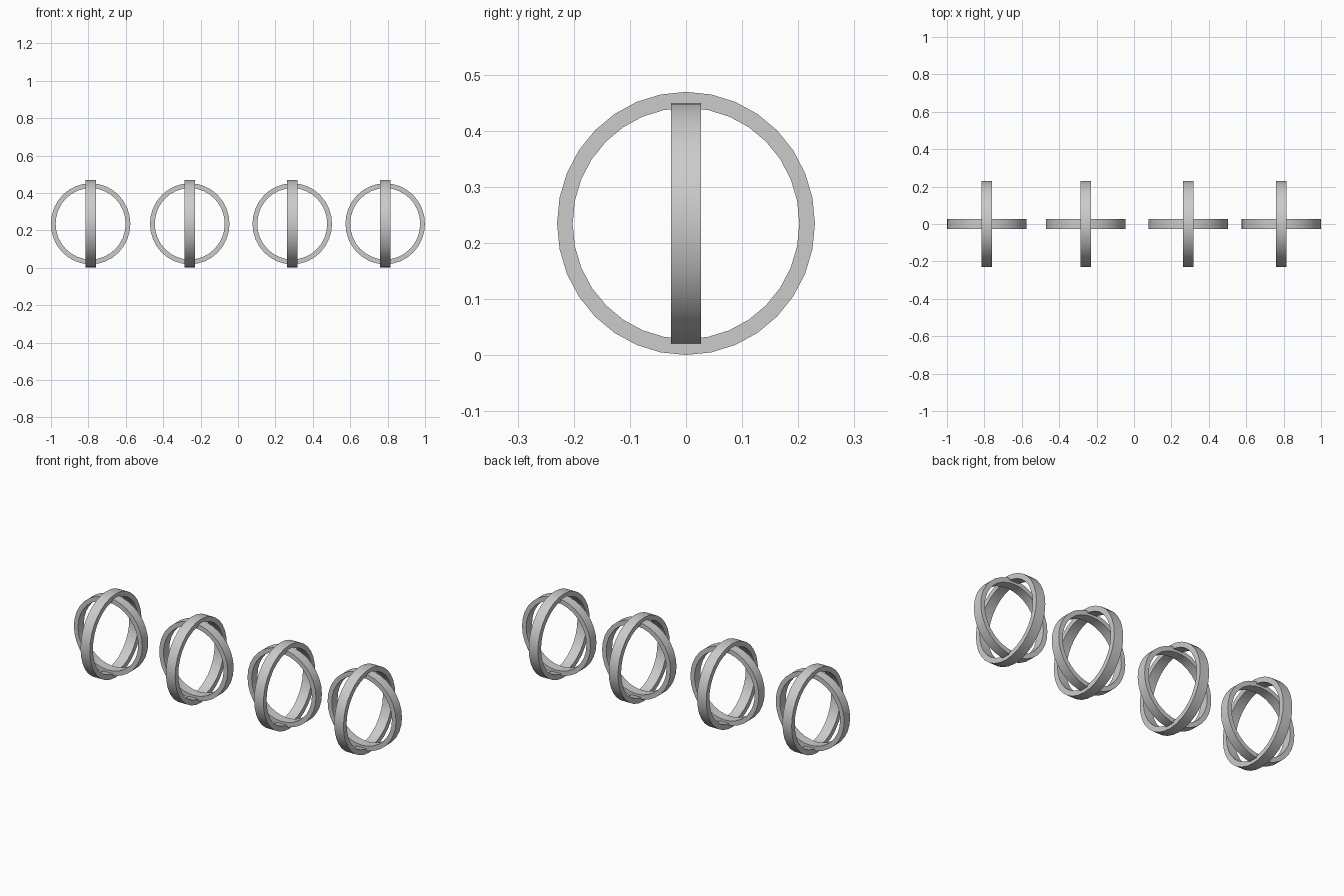
import bpy, bmesh, math

if "Cube" in bpy.data.objects:
    bpy.data.objects.remove(bpy.data.objects["Cube"])

SIDES = 32
CENTRE_Z = 0.235
STRETCH = 1.02          # rings are slightly taller than wide


def flat_ring(name, x, outer, inner, width, turn):
    """Rectangular-section ring standing upright; turn=0 has its axis along x."""
    bm = bmesh.new()
    loops = []
    for i in range(SIDES):
        a = 2 * math.pi * i / SIDES
        c, s = math.cos(a), math.sin(a) * STRETCH
        loops.append([bm.verts.new((w, r * c, r * s)) for r, w in
                      ((outer, -width / 2), (outer, width / 2),
                       (inner, width / 2), (inner, -width / 2))])
    for i in range(SIDES):
        p, q = loops[i], loops[(i + 1) % SIDES]
        for k in range(4):
            n = (k + 1) % 4
            bm.faces.new((p[k], p[n], q[n], q[k]))
    bmesh.ops.recalc_face_normals(bm, faces=bm.faces)
    mesh = bpy.data.meshes.new(name)
    bm.to_mesh(mesh)
    bm.free()
    ob = bpy.data.objects.new(name, mesh)
    ob.location = (x, 0, CENTRE_Z)
    ob.rotation_euler.z = turn
    bpy.context.collection.objects.link(ob)
    bpy.ops.object.select_all(action='DESELECT')
    ob.select_set(True)
    bpy.context.view_layer.objects.active = ob
    bpy.ops.object.shade_smooth_by_angle(angle=math.radians(30))


# Four pairs of crossed rings in a row
for n, x in enumerate((-0.788, -0.258, 0.29, 0.787), 1):
    flat_ring(f"outer_ring_{n}", x, 0.2298, 0.202, 0.057, 0)
    flat_ring(f"inner_ring_{n}", x, 0.2125, 0.187, 0.0527, math.pi / 2)
